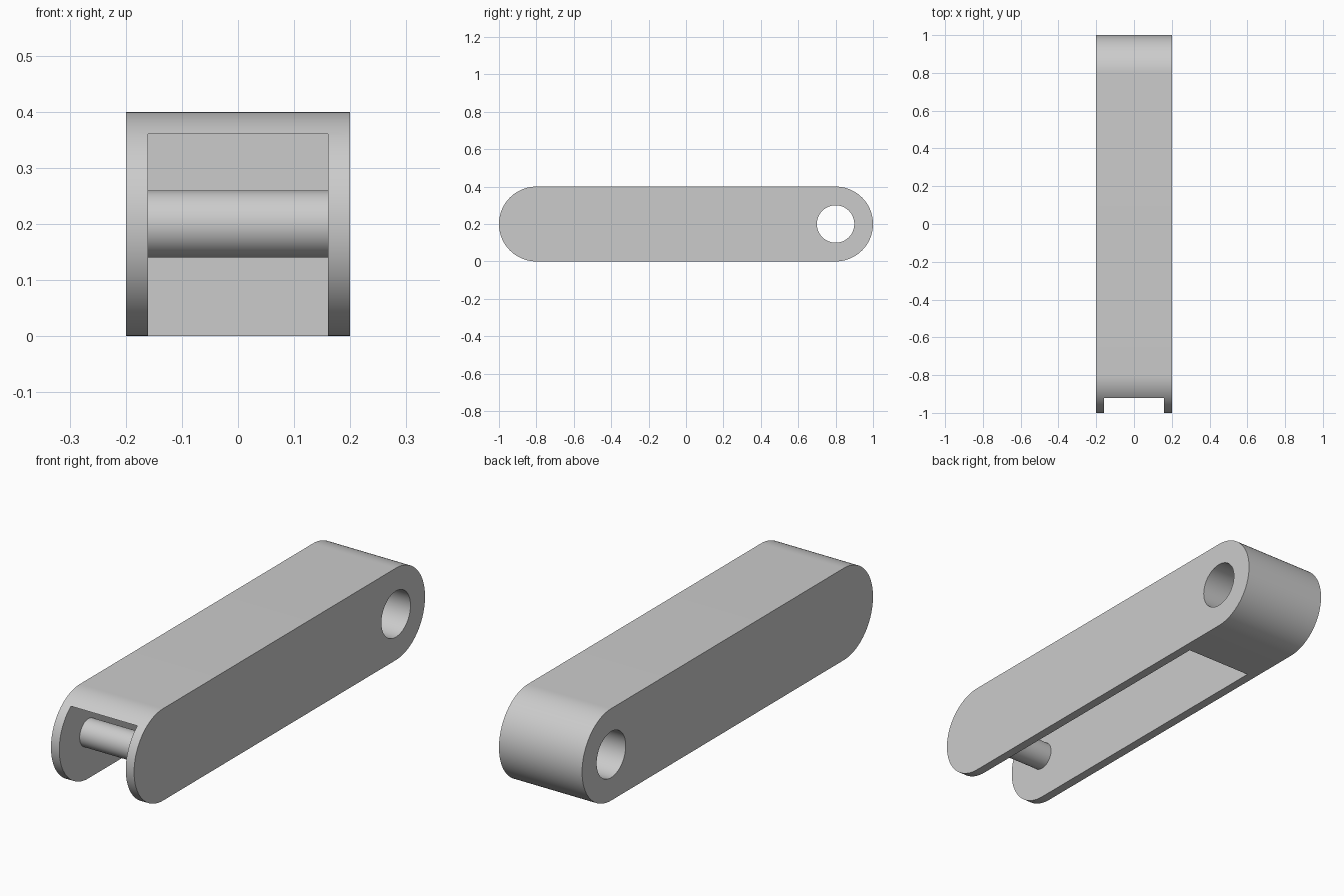
import bpy
import bmesh
from math import pi, cos, sin
from mathutils import Matrix

cube = bpy.data.objects.get("Cube")
if cube:
    bpy.data.objects.remove(cube, do_unlink=True)

R = 0.2            # end radius and half width
PIVOT = 0.8        # distance of both pivots from the centre
WALL = 0.04        # thickness of the cheeks and the roof

grey = bpy.data.materials.new("light grey")
grey.use_nodes = True
colour = (0.6, 0.6, 0.6, 1)
grey.diffuse_color = colour
grey.node_tree.nodes["Principled BSDF"].inputs["Base Color"].default_value = colour


def make_object(name, bm):
    bmesh.ops.recalc_face_normals(bm, faces=bm.faces)
    mesh = bpy.data.meshes.new(name)
    bm.to_mesh(mesh)
    bm.free()
    mesh.materials.append(grey)
    obj = bpy.data.objects.new(name, mesh)
    bpy.context.collection.objects.link(obj)
    return obj


def cross_cylinder(name, radius, length, y):
    """Cylinder lying along x at pivot height."""
    bm = bmesh.new()
    place = Matrix.Translation((0, y, R)) @ Matrix.Rotation(pi / 2, 4, 'Y')
    bmesh.ops.create_cone(bm, cap_ends=True, segments=64, radius1=radius,
                          radius2=radius, depth=length, matrix=place)
    return make_object(name, bm)


def box(name, low, high):
    bm = bmesh.new()
    bmesh.ops.create_cube(bm, size=1)
    for v in bm.verts:
        v.co = [a + (b - a) * (c + 0.5) for a, b, c in zip(low, high, v.co)]
    return make_object(name, bm)


def smooth(obj):
    bpy.ops.object.select_all(action='DESELECT')
    obj.select_set(True)
    bpy.context.view_layer.objects.active = obj
    bpy.ops.object.shade_smooth_by_angle(angle=pi / 6)


def cut(obj, cutter):
    bpy.context.view_layer.objects.active = obj
    mod = obj.modifiers.new("cut", 'BOOLEAN')
    mod.operation = 'DIFFERENCE'
    mod.solver = 'EXACT'
    mod.object = cutter
    bpy.ops.object.modifier_apply(modifier=mod.name)
    bpy.data.objects.remove(cutter, do_unlink=True)


# Link body: round-ended side profile extruded across the width
STEPS = 48
bm = bmesh.new()
outline = []
for side in (1, -1):
    for i in range(STEPS + 1):
        a = pi * i / STEPS - pi / 2
        outline.append(bm.verts.new((-R, side * (PIVOT + R * cos(a)), R + side * R * sin(a))))
profile = bm.faces.new(outline)
extruded = bmesh.ops.extrude_face_region(bm, geom=[profile])["geom"]
bmesh.ops.translate(bm, vec=(2 * R, 0, 0),
                    verts=[g for g in extruded if isinstance(g, bmesh.types.BMVert)])
body = make_object("link_body", bm)

# Channel open at the front and underneath, and the rear pivot hole
inner = R - WALL
cut(body, box("channel_cutter", (-inner, -1.2, -0.1), (inner, 0.56, 2 * R - WALL)))
cut(body, cross_cylinder("hole_cutter", 0.1, 1, PIVOT))
smooth(body)

# Front pin spanning the two cheeks
pin = cross_cylinder("front_pin", 0.06, 2 * inner, -PIVOT)
smooth(pin)
